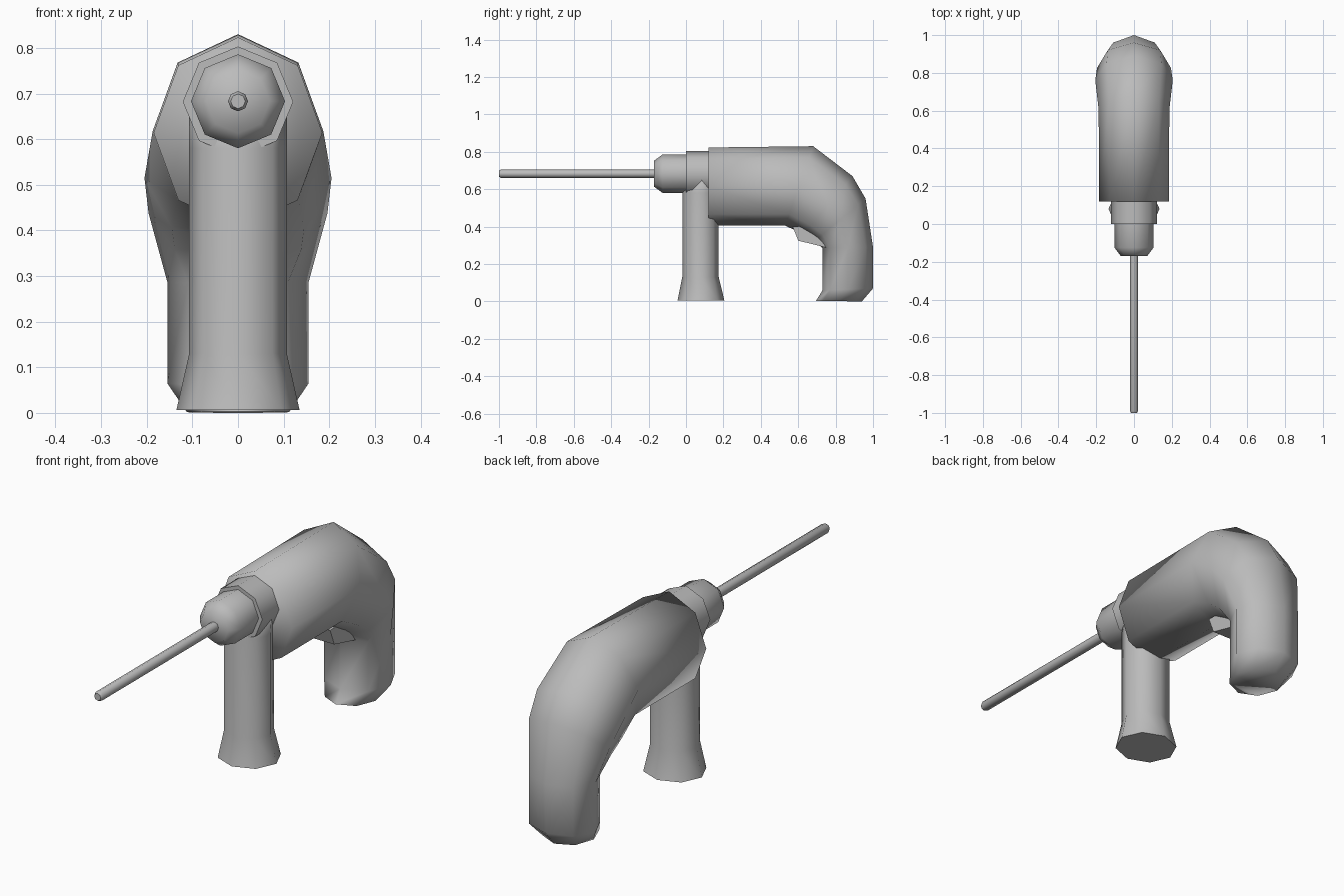
import bpy, bmesh, math
from mathutils import Vector

cube = bpy.data.objects.get("Cube")
if cube:
    bpy.data.objects.remove(cube, do_unlink=True)

grey = bpy.data.materials.new("plain grey")
grey.use_nodes = True
grey.diffuse_color = (0.5, 0.5, 0.5, 1)
grey.node_tree.nodes["Principled BSDF"].inputs["Base Color"].default_value = (0.5, 0.5, 0.5, 1)

SIDES = 8


def finish(name, bm, angle):
    bmesh.ops.recalc_face_normals(bm, faces=bm.faces)
    mesh = bpy.data.meshes.new(name)
    bm.to_mesh(mesh)
    bm.free()
    mesh.materials.append(grey)
    obj = bpy.data.objects.new(name, mesh)
    bpy.context.collection.objects.link(obj)
    bpy.ops.object.select_all(action="DESELECT")
    obj.select_set(True)
    bpy.context.view_layer.objects.active = obj
    bpy.ops.object.shade_smooth_by_angle(angle=math.radians(angle))
    return obj


def loft(name, stations, angle=60):
    """Skin octagons; each station is (inner y, inner z, outer y, outer z, half width)."""
    bm = bmesh.new()
    rings = []
    for y0, z0, y1, z1, width in stations:
        low, high = Vector((0, y0, z0)), Vector((0, y1, z1))
        mid, half = (low + high) / 2, (high - low) / 2
        turns = [math.tau * i / SIDES for i in range(SIDES)]
        rings.append([bm.verts.new(mid + half * math.cos(t) + Vector((width * math.sin(t), 0, 0)))
                      for t in turns])
    for a, b in zip(rings, rings[1:]):
        for i in range(SIDES):
            j = (i + 1) % SIDES
            bm.faces.new((a[i], a[j], b[j], b[i]))
    bm.faces.new(rings[0])
    bm.faces.new(rings[-1])
    return finish(name, bm, angle)


def barrel(name, steps, z):
    """Octagonal turning along y; each step is (y, radius)."""
    return loft(name, [(y, z - r, y, z + r, r) for y, r in steps])


# Motor housing bending down into the rear grip
loft("housing_and_rear_grip", [
    (0.12, 0.405, 0.12, 0.823, 0.185),
    (0.53, 0.405, 0.68, 0.83, 0.187),
    (0.63, 0.36, 0.89, 0.67, 0.205),
    (0.69, 0.325, 0.96, 0.55, 0.196),
    (0.73, 0.285, 1.0, 0.29, 0.155),
    (0.73, 0.06, 1.0, 0.07, 0.155),
    (0.695, 0.003, 0.94, 0.0, 0.112),
], 100)

# Front support handle, flared at the foot
loft("front_handle", [
    (-0.045, 0.006, 0.205, 0.006, 0.135),
    (-0.02, 0.13, 0.175, 0.13, 0.107),
    (-0.02, 0.58, 0.175, 0.58, 0.107),
    (0.0, 0.68, 0.175, 0.68, 0.107),
], 100)

# Nose: collar, chuck and bit
barrel("collar", [(0.0, 0.121), (0.16, 0.121)], 0.682)
barrel("chuck", [(-0.17, 0.07), (-0.125, 0.103), (0.02, 0.103)], 0.683)
barrel("drill_bit", [(-1.0, 0.016), (-0.99, 0.022), (-0.15, 0.022)], 0.683)

# Trigger: a wedge in the crook of the grip
bm = bmesh.new()
profile = [(0.57, 0.40), (0.60, 0.325), (0.75, 0.288), (0.75, 0.40)]
left, right = ([bm.verts.new((x, y, z)) for y, z in profile] for x in (0.06, -0.06))
bm.faces.new(left)
bm.faces.new(right)
for i in range(len(profile)):
    j = (i + 1) % len(profile)
    bm.faces.new((left[i], left[j], right[j], right[i]))
finish("trigger", bm, 40)
